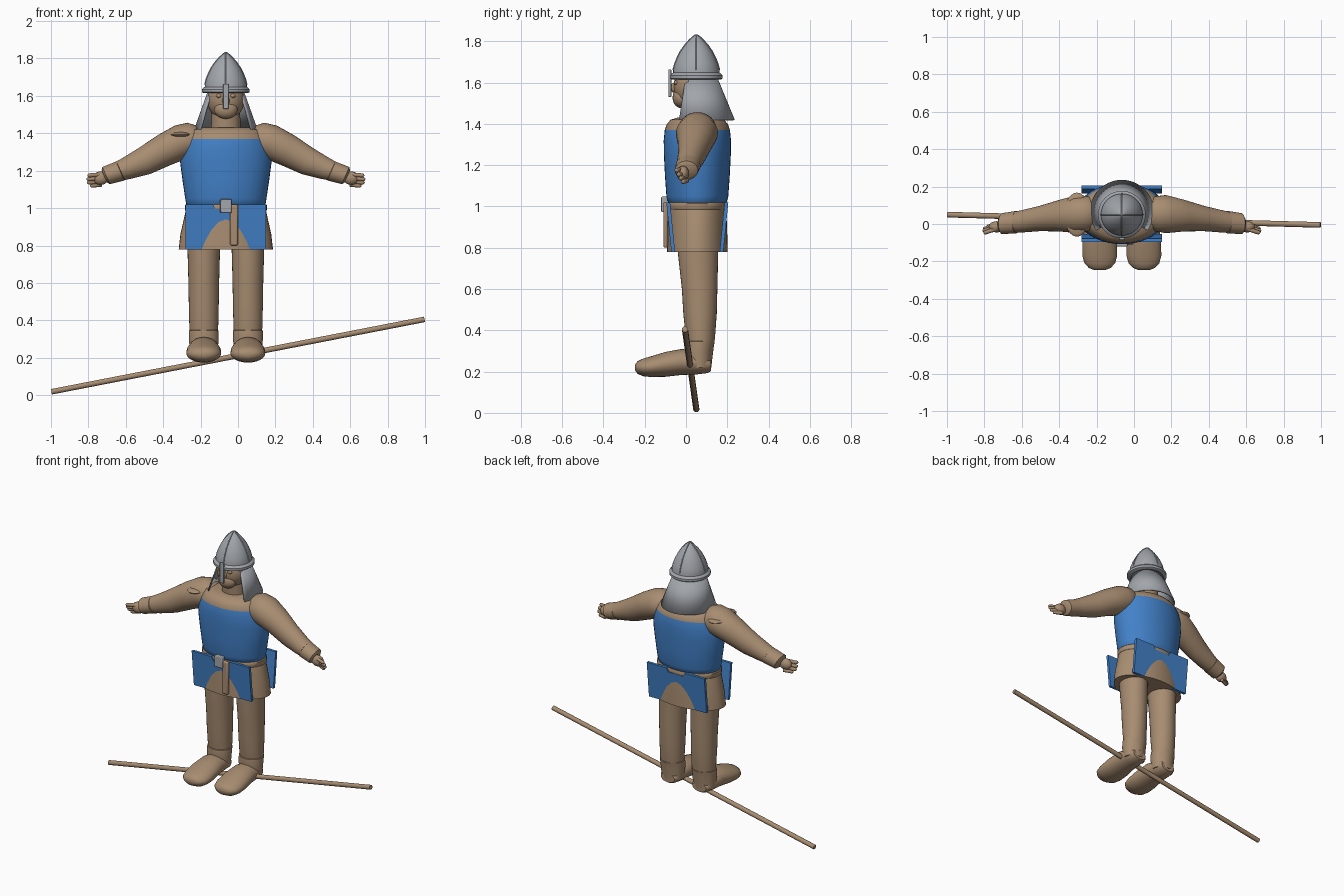
import bpy, bmesh, math
from mathutils import Vector

cube = bpy.data.objects.get("Cube")
if cube:
    bpy.data.objects.remove(cube, do_unlink=True)

CX, CY = -0.065, 0.055          # body axis
X, Y, Z = Vector((1, 0, 0)), Vector((0, 1, 0)), Vector((0, 0, 1))
made = []


def material(name, rgb):
    m = bpy.data.materials.new(name)
    m.use_nodes = True
    m.diffuse_color = (*rgb, 1)
    m.node_tree.nodes["Principled BSDF"].inputs["Base Color"].default_value = (*rgb, 1)
    return m


TAN = material("tan", (0.39, 0.265, 0.165))
BLUE = material("blue", (0.055, 0.22, 0.58))
GREY = material("steel_grey", (0.36, 0.38, 0.41))


def finish(name, bm, *mats):
    bmesh.ops.recalc_face_normals(bm, faces=bm.faces)
    mesh = bpy.data.meshes.new(name)
    bm.to_mesh(mesh)
    bm.free()
    for m in mats:
        mesh.materials.append(m)
    ob = bpy.data.objects.new(name, mesh)
    bpy.context.collection.objects.link(ob)
    made.append(ob)
    return ob


def loft(name, rings, u, v, *mats, n=32):
    """Skin of ellipses (centre, radius_u, radius_v), capped at both ends."""
    bm = bmesh.new()
    loops = []
    for c, ru, rv in rings:
        loops.append([bm.verts.new(Vector(c) + u * ru * math.cos(a) + v * rv * math.sin(a))
                      for a in (2 * math.pi * i / n for i in range(n))])
    for a, b in zip(loops, loops[1:]):
        for i in range(n):
            j = (i + 1) % n
            bm.faces.new((a[i], a[j], b[j], b[i]))
    bm.faces.new(loops[0])
    bm.faces.new(loops[-1])
    return finish(name, bm, *mats)


def upright(name, rings, *mats, x=CX, n=40):
    """Loft up the z axis from (z, y, rx, ry)."""
    return loft(name, [((x, y, z), rx, ry) for z, y, rx, ry in rings], X, Y, *mats, n=n)


def ball(name, c, r, mat):
    bm = bmesh.new()
    bmesh.ops.create_uvsphere(bm, u_segments=24, v_segments=14, radius=1)
    bmesh.ops.scale(bm, vec=r, verts=bm.verts)
    bmesh.ops.translate(bm, vec=c, verts=bm.verts)
    return finish(name, bm, mat)


def box(name, c, size, mat, bevel=0.005):
    bm = bmesh.new()
    bmesh.ops.create_cube(bm, size=1)
    bmesh.ops.scale(bm, vec=size, verts=bm.verts)
    bmesh.ops.translate(bm, vec=c, verts=bm.verts)
    ob = finish(name, bm, mat)
    mod = ob.modifiers.new("bevel", "BEVEL")
    mod.width, mod.segments = bevel, 2
    return ob


def rod(name, p, q, r, mat, rounded=True):
    p, q = Vector(p), Vector(q)
    d = (q - p).normalized()
    u = d.cross(Z).normalized()
    rings = [(p, r, r), (q, r, r)]
    if rounded:
        rings += [(q + d * r * 0.6, r * 0.75, r * 0.75), (q + d * r * 0.95, r * 0.25, r * 0.25)]
    return loft(name, rings, u, d.cross(u), mat, n=14)


# Pole underfoot
rod("pole", (-0.997, 0.05, 0.018), (0.997, -0.005, 0.405), 0.015, TAN, rounded=False)

# Torso: blue vest below the shoulder line, tan above
torso = upright("torso", [
    (1.0, CY, 0.19, 0.12), (1.02, CY, 0.212, 0.142), (1.05, CY, 0.217, 0.15), (1.15, CY, 0.232, 0.157),
    (1.25, CY, 0.245, 0.162), (1.32, CY, 0.24, 0.163), (1.37, CY, 0.225, 0.158),
    (1.395, CY, 0.21, 0.15), (1.42, CY, 0.19, 0.13), (1.432, CY, 0.13, 0.09)], BLUE, TAN)
for f in torso.data.polygons:
    f.material_index = int(f.center.z > 1.37)

# Skirt of the tunic and belt
upright("skirt", [(0.78, CY, 0.252, 0.147), (0.86, CY, 0.243, 0.145), (0.94, CY, 0.225, 0.142),
                  (1.0, CY, 0.212, 0.138), (1.03, CY, 0.2, 0.132)], TAN)
upright("belt", [(0.985, CY, 0.216, 0.143), (0.99, CY, 0.219, 0.146),
                 (1.015, CY, 0.219, 0.146), (1.02, CY, 0.214, 0.143)], TAN)
box("buckle", (CX, -0.105, 1.01), (0.06, 0.03, 0.075), GREY)
box("belt_strap", (-0.022, -0.099, 0.91), (0.042, 0.022, 0.22), TAN, 0.008)

# Flat hanging panels, leaning in so the skirt bulges through them
for name, s in (("front_panel", -1), ("back_panel", 1)):
    outline = [(-0.215, 0.78), (0.215, 0.78), (0.215, 1.02), (0.07, 1.02), (0.055, 0.995),
               (-0.055, 0.995), (-0.07, 1.02), (-0.215, 1.02)]
    bm = bmesh.new()
    bm.faces.new([bm.verts.new((CX + x, CY + s * (0.126 + (z - 0.78) * 0.1), z)) for x, z in outline])
    out = bmesh.ops.extrude_face_region(bm, geom=bm.faces[:])
    bmesh.ops.translate(bm, vec=(0, -s * 0.018, 0),
                        verts=[e for e in out["geom"] if isinstance(e, bmesh.types.BMVert)])
    finish(name, bm, BLUE)

# Limbs, mirrored about the body axis
arm_up = Vector((0.4, 0, 0.916))
for side, s in (("left", 1), ("right", -1)):
    lx = CX + s * 0.118
    upright(side + "_leg", [
        (0.85, 0.06, 0.088, 0.1), (0.78, 0.058, 0.087, 0.098), (0.6, 0.066, 0.082, 0.086),
        (0.48, 0.068, 0.08, 0.081), (0.36, 0.07, 0.077, 0.07), (0.34, 0.07, 0.075, 0.067),
        (0.26, 0.07, 0.068, 0.057)], TAN, x=lx, n=32)
    upright(side + "_boot_cuff", [
        (0.22, 0.065, 0.072, 0.058), (0.3, 0.062, 0.08, 0.068), (0.345, 0.068, 0.08, 0.071),
        (0.35, 0.07, 0.07, 0.06)], TAN, x=lx, n=32)
    foot = [(0.12, 0.232, 0.05, 0.03), (0.105, 0.235, 0.062, 0.042), (0.05, 0.242, 0.074, 0.056),
            (-0.02, 0.247, 0.082, 0.063), (-0.1, 0.235, 0.092, 0.06), (-0.17, 0.224, 0.093, 0.05),
            (-0.21, 0.22, 0.082, 0.042), (-0.235, 0.22, 0.058, 0.03), (-0.247, 0.22, 0.028, 0.014)]
    loft(side + "_foot", [((lx, y, z), rx, rz) for y, z, rx, rz in foot], X, Z, TAN)

    v = Vector((s * arm_up.x, 0, arm_up.z))
    arm = [(0.1, 0.055, 1.38, 0.03, 0.03), (0.125, 0.055, 1.38, 0.065, 0.065),
           (0.17, 0.055, 1.374, 0.092, 0.09), (0.235, 0.053, 1.355, 0.102, 0.094),
           (0.33, 0.045, 1.31, 0.085, 0.087), (0.435, 0.03, 1.252, 0.068, 0.076),
           (0.53, 0.015, 1.212, 0.06, 0.06), (0.6, 0.008, 1.187, 0.052, 0.048)]
    loft(side + "_arm", [((CX + s * d, y, z), a, b) for d, y, z, a, b in arm], Y, v, TAN)
    cuff = [(0.56, 0.01, 1.2, 0.05, 0.05), (0.565, 0.01, 1.198, 0.06, 0.055),
            (0.64, 0.002, 1.174, 0.056, 0.05), (0.65, 0, 1.17, 0.04, 0.036)]
    loft(side + "_cuff", [((CX + s * d, y, z), a, b) for d, y, z, a, b in cuff], Y, v, TAN)
    ball(side + "_palm", (CX + s * 0.67, -0.015, 1.16), (0.042, 0.03, 0.036), TAN)
    for i, (d, y, z) in enumerate([(0.73, -0.045, 1.175), (0.735, -0.035, 1.155),
                                   (0.732, -0.025, 1.137), (0.715, -0.015, 1.12)]):
        rod(f"{side}_finger_{i + 1}", (CX + s * 0.665, y + 0.02, z + 0.005),
            (CX + s * d, y, z), 0.011, TAN)

# Flat pad across the right shoulder
ball("shoulder_pad", (-0.305, 0.05, 1.393), (0.068, 0.118, 0.018), TAN)

# Head
upright("neck", [(1.38, CY, 0.08, 0.07), (1.55, 0.045, 0.075, 0.07)], TAN)
ball("head", (CX, 0.035, 1.58), (0.1, 0.095, 0.11), TAN)
ball("muzzle", (CX, -0.025, 1.527), (0.062, 0.04, 0.05), TAN)
ball("nose", (CX, -0.055, 1.575), (0.02, 0.02, 0.025), TAN)
for side, s in (("left", 1), ("right", -1)):
    ball(side + "_eye", (CX + s * 0.036, -0.045, 1.6), (0.016, 0.014, 0.012), TAN)

# Helmet dome, rim, crossing ridges and nose guard
dome = [(1.62, 0.112), (1.66, 0.112), (1.69, 0.104), (1.72, 0.092), (1.75, 0.077), (1.78, 0.056),
        (1.805, 0.034), (1.82, 0.018), (1.83, 0.005)]
HY = 0.05
upright("helmet", [(z, HY, r, r) for z, r in dome], GREY)
upright("helmet_rim", [(z, HY, r, r) for z, r in
                       ((1.615, 0.12), (1.62, 0.127), (1.635, 0.127), (1.645, 0.118), (1.65, 0.108))], GREY)
arch = [(-r, z) for z, r in dome[1:]] + [(r, z) for z, r in reversed(dome[1:])]
for name, u in (("side_ridge", X), ("front_ridge", Y)):
    curve = bpy.data.curves.new(name, "CURVE")
    curve.dimensions, curve.bevel_depth, curve.bevel_resolution = "3D", 0.004, 2
    spline = curve.splines.new("POLY")
    spline.points.add(len(arch) - 1)
    for p, (r, z) in zip(spline.points, arch):
        p.co = (*(Vector((CX, HY, z)) + u * r), 1)
    curve.materials.append(GREY)
    bpy.context.collection.objects.link(bpy.data.objects.new(name, curve))
box("nose_guard", (CX, -0.078, 1.597), (0.028, 0.014, 0.135), GREY, 0.004)

# Neck guard: flared shell, open at the face
bm = bmesh.new()
steps, half = 32, math.radians(126)
rows = []
for z, y, r in ((1.625, 0.055, 0.097), (1.42, 0.066, 0.17)):
    rows.append([bm.verts.new((CX + r * math.sin(a), y + r * math.cos(a), z))
                 for a in (half * (2 * i / steps - 1) for i in range(steps + 1))])
for i in range(steps):
    bm.faces.new((rows[0][i], rows[0][i + 1], rows[1][i + 1], rows[1][i]))
guard = finish("neck_guard", bm, GREY)
guard.modifiers.new("thickness", "SOLIDIFY").thickness = 0.008

# Smooth shading with sharp creases kept
bpy.ops.object.select_all(action="DESELECT")
for ob in made:
    ob.select_set(True)
bpy.context.view_layer.objects.active = made[0]
bpy.ops.object.shade_smooth_by_angle(angle=math.radians(40))
